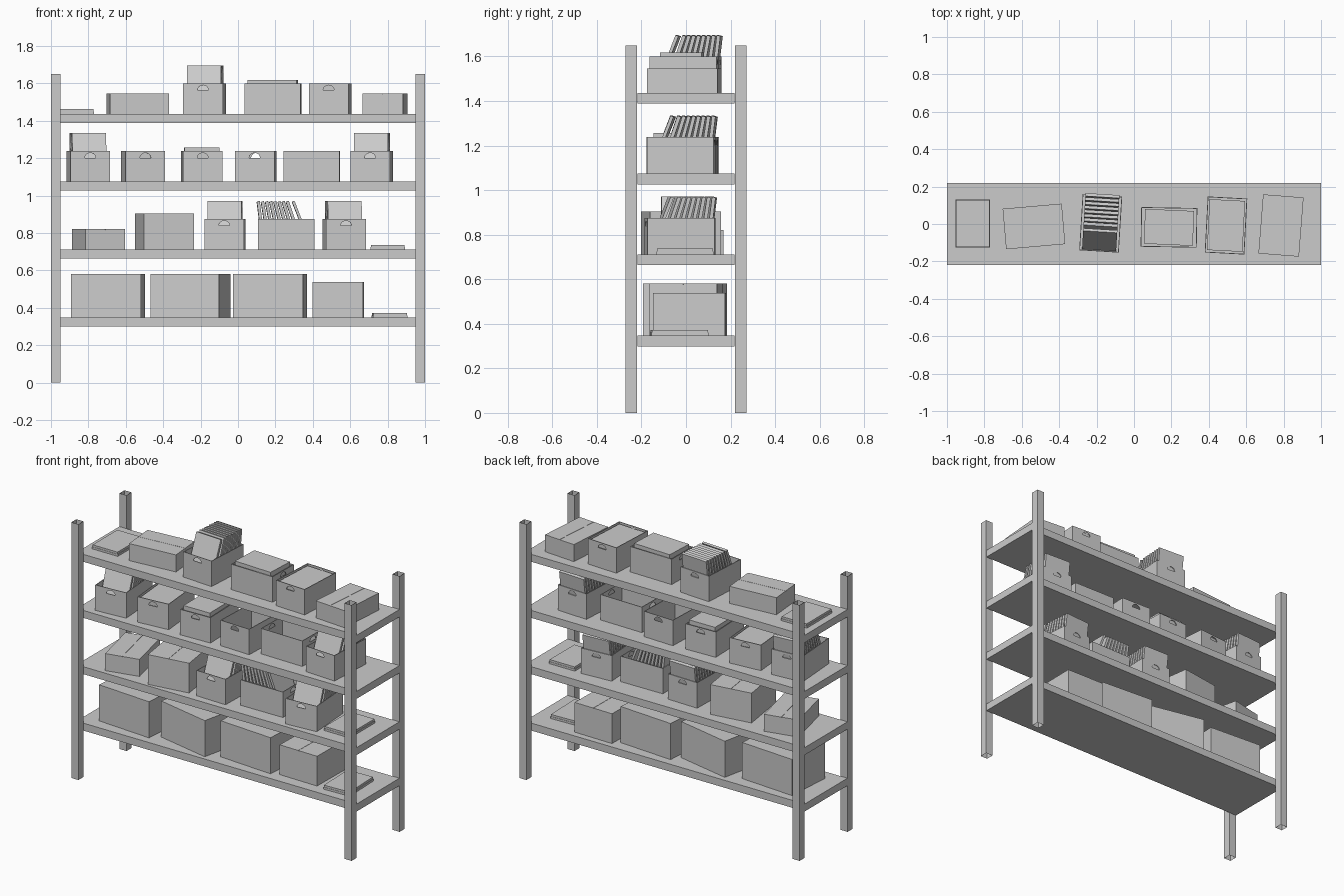
import bpy, bmesh, math
from mathutils import Matrix

if "Cube" in bpy.data.objects:
    bpy.data.objects.remove(bpy.data.objects["Cube"])

W, D, H = 0.212, 0.30, 0.164      # open file carton size
T = 0.006                         # cardboard thickness


def mesh_from(bm, name):
    bmesh.ops.recalc_face_normals(bm, faces=bm.faces)
    me = bpy.data.meshes.new(name)
    bm.to_mesh(me)
    bm.free()
    return me


def add_box(bm, x0, x1, y0, y1, z0, z1):
    m = Matrix.Translation(((x0 + x1) / 2, (y0 + y1) / 2, (z0 + z1) / 2)) \
        @ Matrix.Diagonal((x1 - x0, y1 - y0, z1 - z0, 1))
    return bmesh.ops.create_cube(bm, size=1, matrix=m)["verts"]


def add_prism(bm, pts, a, b, axis):
    # extrude a profile along x (pts are y,z) or along y (pts are x,z)
    put = (lambda p, s: (s, p[0], p[1])) if axis == "x" else (lambda p, s: (p[0], s, p[1]))
    lo = [bm.verts.new(put(p, a)) for p in pts]
    hi = [bm.verts.new(put(p, b)) for p in pts]
    n = len(pts)
    bm.faces.new(lo)
    bm.faces.new(hi[::-1])
    for i in range(n):
        j = (i + 1) % n
        bm.faces.new((lo[i], lo[j], hi[j], hi[i]))


def place(name, me, x=0, y=0, z=0, rot=0):
    ob = bpy.data.objects.new(name, me)
    ob.location = (x, y, z)
    ob.rotation_euler.z = math.radians(rot)
    bpy.context.collection.objects.link(ob)
    return ob


# open carton with a half-round handle hole in each short side
def carton_mesh():
    bm = bmesh.new()
    add_box(bm, -W / 2, W / 2, -D / 2, D / 2, 0, H)
    top = max(bm.faces, key=lambda f: f.calc_center_median().z)
    bmesh.ops.inset_individual(bm, faces=[top], thickness=T)
    bmesh.ops.translate(bm, verts=bmesh.ops.extrude_discrete_faces(bm, faces=[top])["faces"][0].verts,
                        vec=(0, 0, T - H))
    ob = place("carton_template", mesh_from(bm, "carton_template"))
    bm = bmesh.new()
    arc = [(0.029 * math.cos(math.pi * i / 12), 0.128 + 0.026 * math.sin(math.pi * i / 12))
           for i in range(13)]
    add_prism(bm, arc, -0.3, 0.3, "y")
    cut = place("handle_cutter", mesh_from(bm, "handle_cutter"))
    cut.hide_render = True
    mod = ob.modifiers.new("handles", "BOOLEAN")
    mod.object, mod.operation, mod.solver = cut, "DIFFERENCE", "EXACT"
    dg = bpy.context.evaluated_depsgraph_get()
    me = bpy.data.meshes.new_from_object(ob.evaluated_get(dg))
    me.name = "open_carton"
    bpy.data.objects.remove(ob)
    bpy.data.objects.remove(cut)
    return me


# leaning folders: one loose at the front, the rest fanned behind it
def folders_mesh():
    bm = bmesh.new()
    rows = [(-0.143, -0.045, 0.014)]
    rows += [(-0.10 + 0.21 * i / 7, -0.014 + 0.155 * i / 7, 0.016) for i in range(8)]
    for b, t, th in rows:
        add_prism(bm, [(b, T), (b + th, T), (t + th, 0.255), (t, 0.26)], -0.091, 0.091, "x")
    return mesh_from(bm, "folders")


def slab_mesh(name, w, d, z0, z1):
    bm = bmesh.new()
    add_box(bm, -w / 2, w / 2, -d / 2, d / 2, z0, z1)
    return mesh_from(bm, name)


# closed box with a narrow seam between its top flaps, running along y
def closed_mesh(name, w, d, h):
    bm = bmesh.new()
    a, g = w / 2, 0.001
    add_prism(bm, [(-a, 0), (a, 0), (a, h), (g, h), (g, h - 0.004), (-g, h - 0.004),
                   (-g, h), (-a, h)], -d / 2, d / 2, "y")
    return mesh_from(bm, name)


# uprights: open square tubes
bm = bmesh.new()
vs = add_box(bm, -0.025, 0.025, -0.0255, 0.0255, 0, 1.65)
bmesh.ops.delete(bm, geom=[f for f in bm.faces if abs(f.normal.z) > 0.5], context="FACES_ONLY")
tube = mesh_from(bm, "upright")
for sx, nx in ((-1, "left"), (1, "right")):
    for sy, ny in ((-1, "front"), (1, "back")):
        place(f"{ny}_{nx}_upright", tube, sx * 0.975, sy * 0.245)

# shelves
LEVELS = [0.347, 0.711, 1.074, 1.436]
shelf = slab_mesh("shelf", 2.0, 0.436, -0.048, 0)
for i, z in enumerate(LEVELS):
    place(f"shelf_{i + 1}", shelf, 0, 0, z)

carton = carton_mesh()
folders = folders_mesh()
contents_full = slab_mesh("carton_contents", 0.19, 0.272, T, H - 0.008)
contents_high = slab_mesh("carton_contents_high", 0.186, 0.262, T, H + 0.019)
CLOSED = {
    "small_box": closed_mesh("small_box", 0.217, 0.317, 0.11),
    "medium_box": closed_mesh("medium_box", 0.27, 0.322, 0.192),
    "large_box": closed_mesh("large_box", 0.305, 0.375, 0.233),
}
bm = bmesh.new()
add_box(bm, -0.092, 0.092, -0.128, 0.128, 0, 0.013)
add_box(bm, -0.089, 0.089, -0.126, 0.126, 0.013, 0.026)
CLOSED["flat_folded_box"] = mesh_from(bm, "flat_folded_box")
FILL = {"files": folders, "full": contents_full, "high": contents_high, "empty": None}

# everything on the shelves: kind, x, y, turn
ROWS = [
    [("large_box", -0.696, 0, 86), ("large_box", -0.254, -0.004, 78),
     ("large_box", 0.171, 0, 86), ("medium_box", 0.535, 0.016, -1),
     ("flat_folded_box", 0.81, -0.03, 2)],
    [("small_box", -0.746, -0.01, 13), ("medium_box", -0.393, -0.022, 8.5),
     ("files", -0.07, -0.02, -1.5), ("files", 0.257, -0.02, 90.5),
     ("files", 0.567, -0.03, 4), ("flat_folded_box", 0.80, -0.005, 0)],
    [("files", -0.80, -0.02, 4), ("full", -0.508, -0.01, 5),
     ("high", -0.194, -0.015, 2), ("empty", 0.094, -0.01, -2),
     ("empty", 0.394, -0.01, 89), ("files", 0.714, -0.02, -3)],
    [("flat_folded_box", -0.862, 0.002, 0), ("small_box", -0.535, -0.013, 95),
     ("files", -0.178, 0.003, -3.5), ("high", 0.187, -0.018, 89),
     ("full", 0.492, -0.008, -3), ("small_box", 0.786, -0.008, -4.5)],
]
for r, row in enumerate(ROWS):
    for c, (kind, x, y, rot) in enumerate(row):
        z, tag = LEVELS[r], f"{r + 1}_{c + 1}"
        if kind in CLOSED:
            place(f"{kind}_{tag}", CLOSED[kind], x, y, z, rot)
            continue
        place(f"open_carton_{tag}", carton, x, y, z, rot)
        if FILL[kind]:
            place(f"carton_{kind}_contents_{tag}", FILL[kind], x, y, z,
                  rot - (1.5 if kind == "high" else 0))
